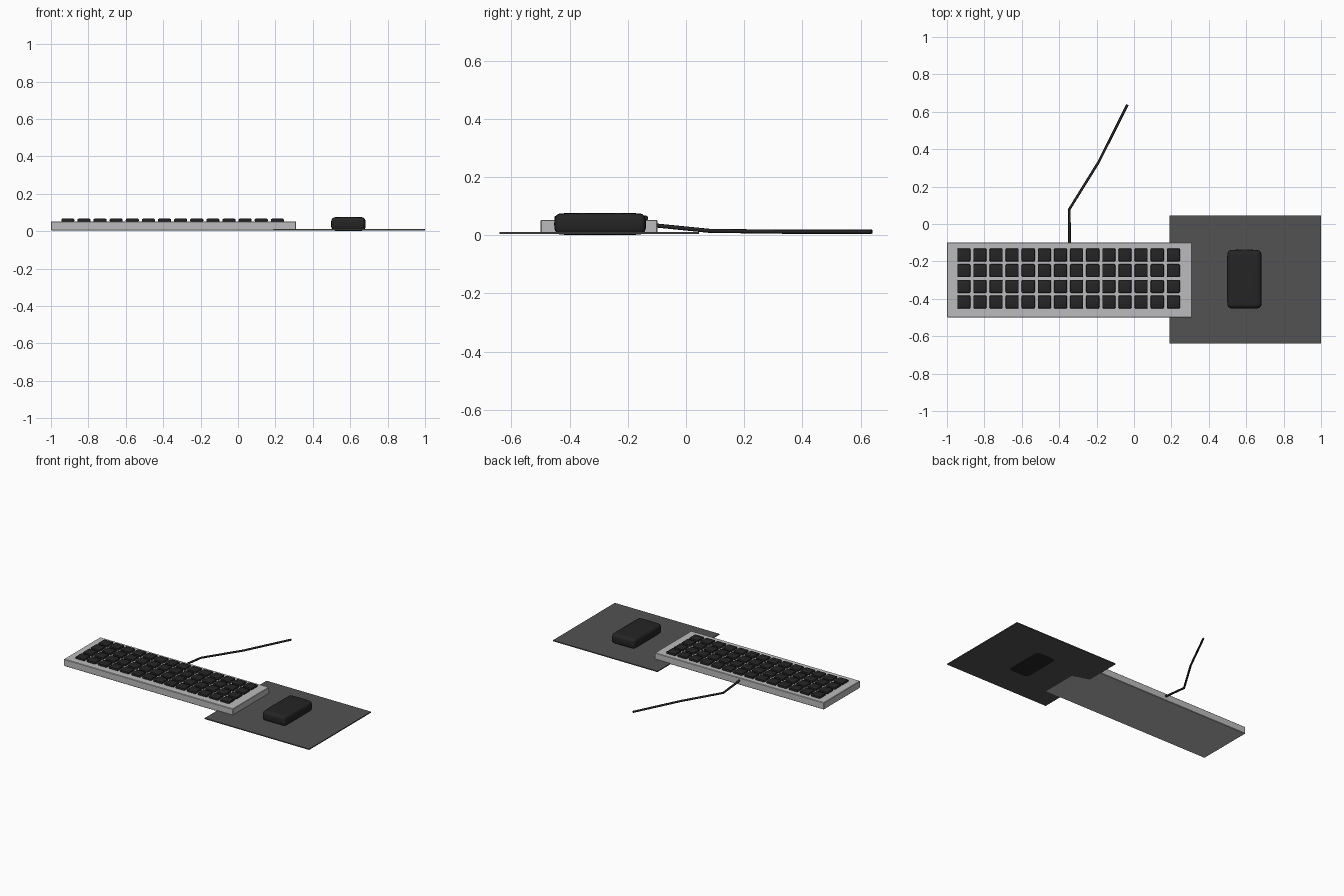
import bpy, bmesh
from mathutils import Matrix, Vector

if "Cube" in bpy.data.objects:
    bpy.data.objects.remove(bpy.data.objects["Cube"])


def material(name, v):
    m = bpy.data.materials.new(name)
    m.diffuse_color = (v, v, v * 1.02, 1)
    m.use_nodes = True
    m.node_tree.nodes["Principled BSDF"].inputs["Base Color"].default_value = m.diffuse_color
    return m


light = material("light_grey", 0.5)
pad_grey = material("pad_grey", 0.085)
dark = material("near_black", 0.018)


def box(name, lo, hi, mat, bevel=0.0, segments=2, smooth=True):
    lo, hi = Vector(lo), Vector(hi)
    c, s = (lo + hi) / 2, hi - lo
    bm = bmesh.new()
    bmesh.ops.create_cube(bm, size=1)
    bmesh.ops.scale(bm, vec=s, verts=bm.verts)
    if bevel:
        bmesh.ops.bevel(bm, geom=bm.edges[:], offset=bevel, segments=segments,
                        profile=0.5, affect='EDGES')
    me = bpy.data.meshes.new(name)
    bm.to_mesh(me)
    bm.free()
    ob = bpy.data.objects.new(name, me)
    ob.location = c
    me.materials.append(mat)
    bpy.context.collection.objects.link(ob)
    if smooth:
        for p in me.polygons:
            p.use_smooth = True
        bpy.ops.object.select_all(action='DESELECT')
        ob.select_set(True)
        bpy.context.view_layer.objects.active = ob
        bpy.ops.object.shade_smooth_by_angle(angle=0.6)
    return ob


# Mouse mat and keyboard body
box("mouse_mat", (0.19, -0.64, 0.004), (1.0, 0.045, 0.011), pad_grey, smooth=False)
box("keyboard_body", (-1.0, -0.5, 0.004), (0.31, -0.098, 0.053), light, 0.003, 1, False)

# Keycaps: 14 columns by 4 rows sharing one mesh
first = box("key_1_1", (-0.945, -0.452, 0.049), (-0.875, -0.382, 0.067), dark, 0.006)
for row in range(4):
    for col in range(14):
        if row == col == 0:
            continue
        key = first.copy()
        key.name = f"key_{row + 1}_{col + 1}"
        key.location += Vector((col * 0.0862, row * 0.0837, 0))
        bpy.context.collection.objects.link(key)

# Mouse: rounded block, slightly pillowed by subdivision
mouse = box("mouse", (0.497, -0.453, 0), (0.683, -0.137, 0.077), dark, 0.026, 3, False)
for p in mouse.data.polygons:
    p.use_smooth = True
mouse.modifiers.new("soften", 'SUBSURF').levels = 2
mouse.modifiers["soften"].render_levels = 2

# Cable: straight segments running from the back of the keyboard
curve = bpy.data.curves.new("cable", 'CURVE')
curve.dimensions = '3D'
curve.bevel_depth = 0.007
curve.bevel_resolution = 2
curve.use_fill_caps = True
pts = [(-0.345, -0.11, 0.034), (-0.345, 0.08, 0.015),
       (-0.19, 0.33, 0.012), (-0.035, 0.638, 0.012)]
sp = curve.splines.new('POLY')
sp.points.add(len(pts) - 1)
for p, co in zip(sp.points, pts):
    p.co = (*co, 1)
curve.materials.append(dark)
bpy.context.collection.objects.link(bpy.data.objects.new("cable", curve))
